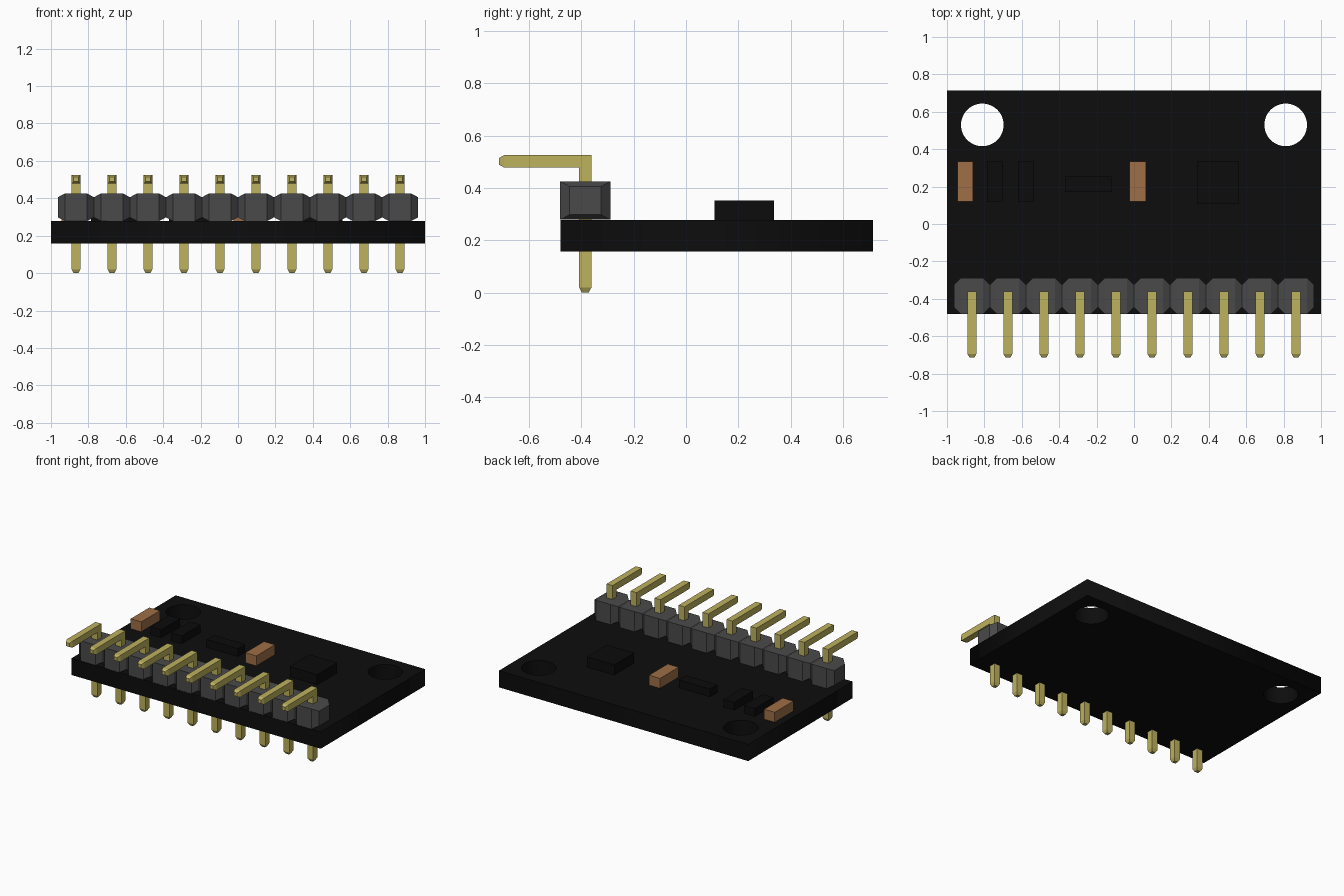
import bpy, bmesh, math

cube = bpy.data.objects.get("Cube")
if cube:
    bpy.data.objects.remove(cube, do_unlink=True)


def material(name, rgb):
    m = bpy.data.materials.new(name)
    m.use_nodes = True
    m.diffuse_color = (*rgb, 1)
    bsdf = next(n for n in m.node_tree.nodes if n.type == 'BSDF_PRINCIPLED')
    bsdf.inputs["Base Color"].default_value = (*rgb, 1)
    return m


BLACK = material("board_black", (0.004, 0.004, 0.004))
CHIP = material("chip_black", (0.0035, 0.0035, 0.0035))
GREY = material("housing_grey", (0.068, 0.068, 0.068))
GOLD = material("pin_gold", (0.515, 0.445, 0.114))
BROWN = material("capacitor_brown", (0.34, 0.156, 0.062))

BOARD_BOTTOM, BOARD_TOP = 0.157, 0.278
PITCH, PINS, PIN_Y = 0.1925, 10, -0.385


def add_object(name, mesh, mat=None):
    if mat:
        mesh.materials.append(mat)
    ob = bpy.data.objects.new(name, mesh)
    bpy.context.collection.objects.link(ob)
    return ob


def ring_mesh(name, rings):
    """Closed tube through successive four-cornered rings."""
    bm = bmesh.new()
    loops = [[bm.verts.new(p) for p in ring] for ring in rings]
    for a, b in zip(loops, loops[1:]):
        for i in range(4):
            j = (i + 1) % 4
            bm.faces.new((a[i], a[j], b[j], b[i]))
    bm.faces.new(loops[0][::-1])
    bm.faces.new(loops[-1])
    bmesh.ops.recalc_face_normals(bm, faces=bm.faces)
    mesh = bpy.data.meshes.new(name)
    bm.to_mesh(mesh)
    bm.free()
    return mesh


def box(name, x0, x1, y0, y1, z0, z1, mat):
    rings = [[(x0, y0, z), (x1, y0, z), (x1, y1, z), (x0, y1, z)] for z in (z0, z1)]
    return add_object(name, ring_mesh(name, rings), mat)


# Circuit board: filled outline with two round mounting holes
curve = bpy.data.curves.new("board_outline", 'CURVE')
curve.dimensions = '2D'
curve.fill_mode = 'BOTH'
curve.extrude = (BOARD_TOP - BOARD_BOTTOM) / 2
outlines = [[(-1, -0.48), (1, -0.48), (1, 0.715), (-1, 0.715)]]
for side in (-1, 1):
    outlines.append([(side * 0.811 + 0.114 * math.cos(math.tau * i / 48),
                      0.53 + 0.114 * math.sin(math.tau * i / 48)) for i in range(48)])
for pts in outlines:
    spline = curve.splines.new('POLY')
    spline.points.add(len(pts) - 1)
    for p, (x, y) in zip(spline.points, pts):
        p.co = (x, y, 0, 1)
    spline.use_cyclic_u = True
source = bpy.data.objects.new("board_outline", curve)
bpy.context.collection.objects.link(source)
bpy.context.view_layer.update()
board_mesh = bpy.data.meshes.new_from_object(
    source.evaluated_get(bpy.context.evaluated_depsgraph_get()))
bpy.data.objects.remove(source, do_unlink=True)
board_mesh.materials.clear()
bm = bmesh.new()
bm.from_mesh(board_mesh)
bmesh.ops.remove_doubles(bm, verts=bm.verts, dist=1e-5)
bmesh.ops.recalc_face_normals(bm, faces=bm.faces)
bm.to_mesh(board_mesh)
bm.free()
board = add_object("circuit_board", board_mesh, BLACK)
board.location.z = (BOARD_TOP + BOARD_BOTTOM) / 2


# Header housing: block whose two x ends taper to smaller faces
def housing_ring(x, half_y, half_z):
    zc = 0.352
    return [(x, PIN_Y + sy * half_y, zc + sz * half_z)
            for sy, sz in ((-1, -1), (1, -1), (1, 1), (-1, 1))]


hw = PITCH / 2
housing_mesh = ring_mesh("housing", [
    housing_ring(-hw, 0.06, 0.054), housing_ring(-hw + 0.037, 0.096, 0.073),
    housing_ring(hw - 0.037, 0.096, 0.073), housing_ring(hw, 0.06, 0.054)])
housing_mesh.materials.append(GREY)

# Right-angle pin: square wire, mitred bend, tapered tips
H, TIP, BEND_Z = 0.0235, 0.013, 0.502


def flat_ring(z, h):
    return [(-h, PIN_Y - h, z), (h, PIN_Y - h, z), (h, PIN_Y + h, z), (-h, PIN_Y + h, z)]


def upright_ring(y, h):
    return [(-h, y, BEND_Z - h), (h, y, BEND_Z - h), (h, y, BEND_Z + h), (-h, y, BEND_Z + h)]


bend = [(sx * H, PIN_Y + s * H, BEND_Z + s * H)
        for sx, s in ((-1, -1), (1, -1), (1, 1), (-1, 1))]
pin_mesh = ring_mesh("pin", [
    flat_ring(0.0, TIP), flat_ring(0.02, H), bend,
    upright_ring(-0.695, H), upright_ring(-0.715, TIP)])
pin_mesh.materials.append(GOLD)

for i in range(PINS):
    x = (i - (PINS - 1) / 2) * PITCH
    for name, mesh in (("header_housing", housing_mesh), ("header_pin", pin_mesh)):
        add_object(f"{name}_{i + 1}", mesh).location.x = x

# Surface-mounted parts
PARTS = [
    ("capacitor_right", -0.945, -0.86, 0.12, 0.333, 0.35, BROWN),
    ("capacitor_middle", -0.025, 0.063, 0.12, 0.333, 0.35, BROWN),
    ("resistor_1", -0.785, -0.70, 0.12, 0.333, 0.335, CHIP),
    ("resistor_2", -0.62, -0.535, 0.12, 0.333, 0.335, CHIP),
    ("resistor_3", -0.37, -0.12, 0.17, 0.253, 0.335, CHIP),
    ("sensor_chip", 0.34, 0.56, 0.108, 0.336, 0.352, CHIP),
]
for name, x0, x1, y0, y1, top, mat in PARTS:
    box(name, x0, x1, y0, y1, BOARD_TOP - 0.005, top, mat)
